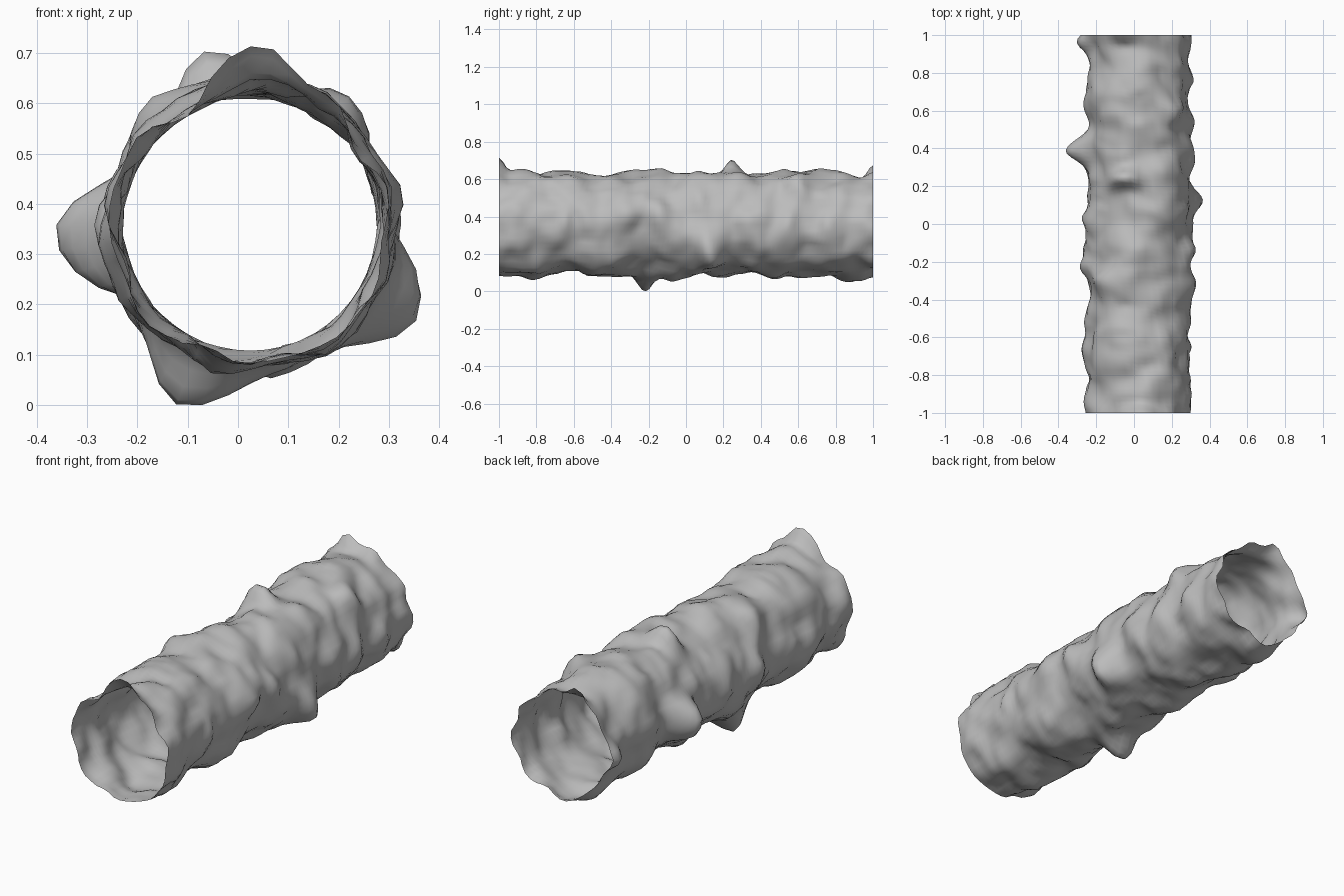
import bpy, bmesh, math
from mathutils import Vector, noise

if "Cube" in bpy.data.objects:
    bpy.data.objects.remove(bpy.data.objects["Cube"])

SIDES, RINGS = 48, 96
CX, CZ, BASE = 0.025, 0.363, 0.25

# Prominent rock bulges: angle in degrees, y, height, angular spread, length spread
BULGES = [
    (91, -1, .083, 19, .035), (107, 1, .09, 11, .04), (106, .23, .09, 18, .05),
    (184, .4, .125, 20, .075), (329, .12, .11, 20, .075), (253, -.21, .105, 20, .06),
    (180, .96, .055, 14, .05), (47, .6, .05, 18, .08), (135, -.3, .05, 20, .07),
    (0, -.65, .03, 16, .05), (270, .45, .02, 18, .06), (270, -.8, .02, 18, .06),
    (255, .86, .03, 14, .06), (0, .55, .03, 15, .05), (180, -.65, .025, 15, .07),
    (0, .77, .025, 16, .05), (5, -.15, .025, 18, .05), (180, .02, .03, 18, .05),
    (175, -.22, .03, 18, .05), (85, -.12, .02, 20, .06), (90, .7, .02, 18, .06),
]


def radius(angle, y):
    """Wavy rock wall: layered noise, bulges and slightly scalloped mouths."""
    c, s = math.cos(angle), math.sin(angle)
    broad = noise.noise(Vector((c * 1.2, s * 1.2, y * 4 + 3)))
    lumps = noise.noise(Vector((c * 2 + 7, s * 2, y * 7)))
    fine = noise.noise(Vector((c * 4, s * 4 + 5, y * 14)))
    r = BASE + max(0, .021 + .03 * broad + .03 * lumps + .012 * fine)
    for deg, by, height, spread, length in BULGES:
        d = math.degrees(angle) - deg
        d = (d + 180) % 360 - 180
        r += height * math.exp(-(d / spread) ** 2 - ((y - by) / length) ** 2)
    flare = math.exp(-((1 - abs(y)) / .04) ** 2)
    return r + flare * .011 * math.cos(8 * angle + y)


# Open tunnel tube built ring by ring
bm = bmesh.new()
rings = []
for i in range(RINGS + 1):
    y = -1 + 2 * i / RINGS
    ring = []
    for j in range(SIDES):
        a = math.tau * j / SIDES
        r = radius(a, y)
        # Ledges lean slightly along the tunnel
        edge = 1 - y ** 8
        lean = edge * .022 * noise.noise(Vector((math.cos(a) * 2, math.sin(a) * 2, y * 6 + 20)))
        ring.append(bm.verts.new((CX + r * math.cos(a), y + lean, CZ + r * math.sin(a))))
    rings.append(ring)
for lower, upper in zip(rings, rings[1:]):
    for j in range(SIDES):
        k = (j + 1) % SIDES
        bm.faces.new((lower[j], upper[j], upper[k], lower[k]))
bmesh.ops.recalc_face_normals(bm, faces=bm.faces)

# Rest the lowest point on the ground
low = min(v.co.z for v in bm.verts)
bmesh.ops.translate(bm, verts=bm.verts, vec=(0, 0, -low))

mesh = bpy.data.meshes.new("tunnel_wall")
bm.to_mesh(mesh)
bm.free()
tunnel = bpy.data.objects.new("tunnel_wall", mesh)
bpy.context.collection.objects.link(tunnel)
mesh.shade_smooth()

# Plain grey rock
rock = bpy.data.materials.new("rock_grey")
rock.use_nodes = True
grey = (.5, .5, .5, 1)
rock.diffuse_color = grey
rock.node_tree.nodes["Principled BSDF"].inputs["Base Color"].default_value = grey
mesh.materials.append(rock)
